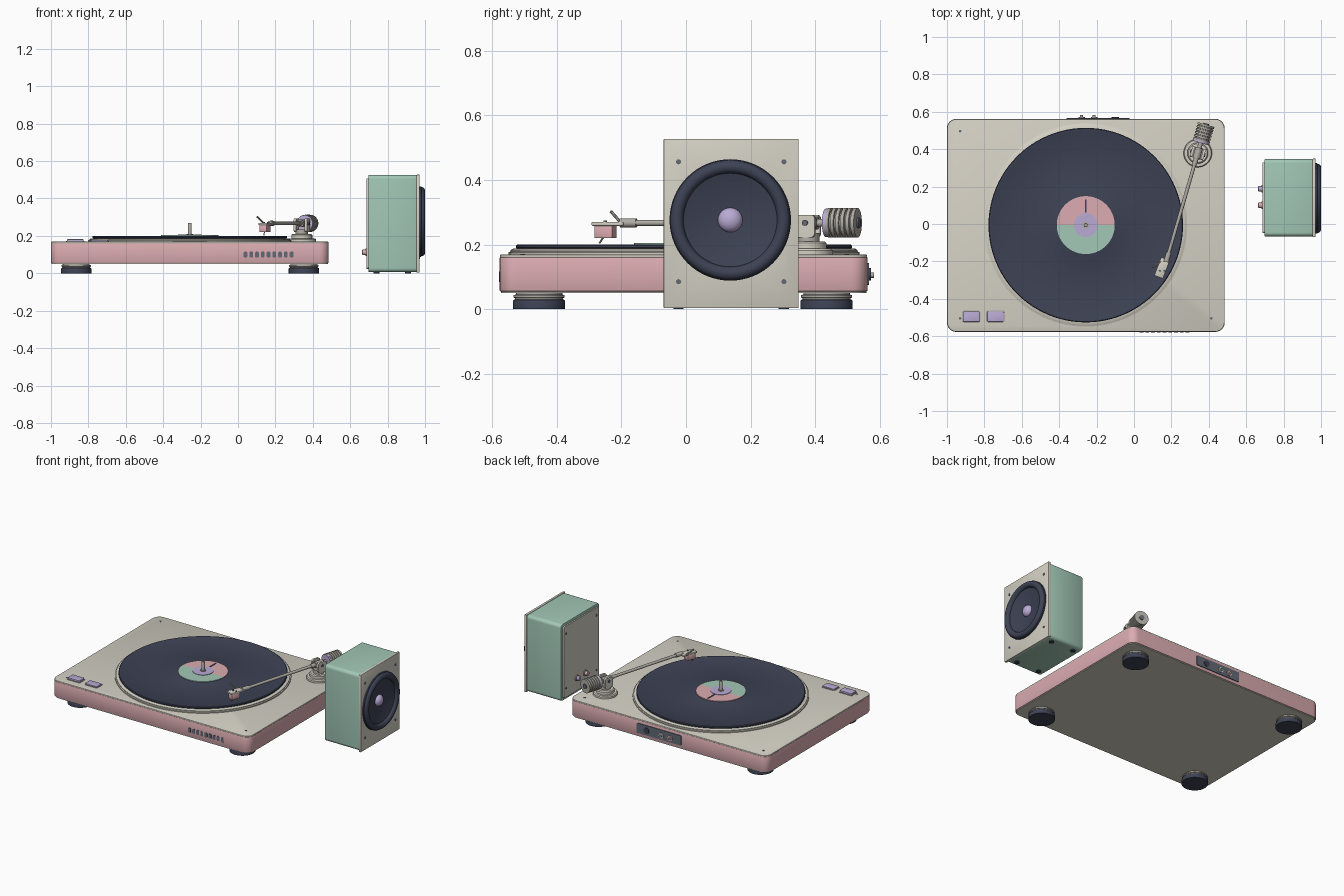
import bpy, bmesh, math
from mathutils import Vector, Matrix

if "Cube" in bpy.data.objects:
    bpy.data.objects.remove(bpy.data.objects["Cube"])


def material(name, r, g, b):
    lin = [((c / 255 + 0.055) / 1.055) ** 2.4 for c in (r, g, b)]
    m = bpy.data.materials.new(name)
    m.diffuse_color = (*lin, 1)
    m.use_nodes = True
    m.node_tree.nodes["Principled BSDF"].inputs["Base Color"].default_value = m.diffuse_color
    return m


CREAM = material("warm_cream", 212, 208, 196)
PINK = material("dusty_pink", 219, 172, 177)
GREEN = material("sage_green", 162, 200, 182)
LILAC = material("lilac", 186, 171, 213)
NAVY = material("dark_navy", 61, 66, 84)
SLATE = material("slate_grey", 98, 104, 118)
GREY = material("warm_grey", 176, 173, 165)


def finish(name, bm, *mats):
    bmesh.ops.recalc_face_normals(bm, faces=bm.faces)
    me = bpy.data.meshes.new(name)
    bm.to_mesh(me)
    bm.free()
    for m in mats:
        me.materials.append(m)
    ob = bpy.data.objects.new(name, me)
    bpy.context.collection.objects.link(ob)
    return ob


def lathe(name, mat, profile, loc, axis=(0, 0, 1), segs=48):
    """Revolve (radius, height) points about an axis through loc."""
    bm = bmesh.new()
    rings = []
    for r, h in profile:
        if r == 0:
            rings.append([bm.verts.new((0, 0, h))])
        else:
            rings.append([bm.verts.new((r * math.cos(2 * math.pi * i / segs),
                                        r * math.sin(2 * math.pi * i / segs), h)) for i in range(segs)])
    for a, b in zip(rings, rings[1:]):
        for i in range(segs):
            j = (i + 1) % segs
            quad = [a[i % len(a)], a[j % len(a)], b[j % len(b)], b[i % len(b)]]
            bm.faces.new(list(dict.fromkeys(quad)))
    rot = Matrix() if tuple(axis) == (0, 0, 1) else Vector(axis).to_track_quat('Z', 'Y').to_matrix().to_4x4()
    bm.transform(Matrix.Translation(loc) @ rot)
    return finish(name, bm, mat)


def disc(name, mat, r, h, loc, axis=(0, 0, 1), segs=32, bev=0.0):
    """Closed cylinder from loc along axis, with an optional chamfer."""
    top = [(r, h)] if bev == 0 else [(r, h - bev), (r - bev * 0.3, h - bev * 0.3), (r - bev, h)]
    return lathe(name, mat, [(0, 0), (r, 0)] + top + [(0, h)], loc, axis, segs)


def rod(name, mat, a, b, r, segs=16):
    d = Vector(b) - Vector(a)
    return disc(name, mat, r, d.length, a, d, segs)


def box(name, mat, lo, hi, round_axis=None, radius=0.0, rim=0.0, turn=0.0):
    """Box between two corners; rounds edges along one axis, then all rims."""
    lo, hi = Vector(lo), Vector(hi)
    bm = bmesh.new()
    bmesh.ops.create_cube(bm, size=1, matrix=Matrix.Diagonal((*(hi - lo), 1)))
    if round_axis is not None:
        es = [e for e in bm.edges if abs((e.verts[0].co - e.verts[1].co).normalized()[round_axis]) > 0.9]
        bmesh.ops.bevel(bm, geom=es, offset=radius, segments=6, profile=0.5, affect='EDGES')
    if rim:
        es = [e for e in bm.edges if e.calc_face_angle(0) > 0.7]
        bmesh.ops.bevel(bm, geom=es, offset=rim, segments=2, profile=0.5, affect='EDGES')
    bm.transform(Matrix.Translation((lo + hi) / 2) @ Matrix.Rotation(turn, 4, 'Z'))
    return finish(name, bm, mat)


# Plinth: pink band between cream plates
X0, X1, Y0, Y1 = -1.0, 0.485, -0.577, 0.562
box("plinth_band", PINK, (X0, Y0, 0.055), (X1, Y1, 0.161), 2, 0.05, 0.004)
box("top_plate", CREAM, (X0 + 0.001, Y0 + 0.001, 0.158), (X1 - 0.001, Y1 - 0.001, 0.169), 2, 0.05, 0.004)
box("bottom_plate", CREAM, (X0 + 0.004, Y0 + 0.004, 0.05), (X1 - 0.004, Y1 - 0.004, 0.058), 2, 0.05)

# Feet
for x in (-0.865, 0.352):
    for y in (-0.455, 0.435):
        disc("foot_pad", NAVY, 0.081, 0.03, (x, y, 0), bev=0.006)
        lathe("foot_collar", GREY, [(0, 0.028), (0.074, 0.028), (0.074, 0.034), (0.079, 0.036),
                                    (0.079, 0.043), (0.072, 0.045), (0.072, 0.052), (0, 0.052)], (x, y, 0))

# Corner screws and control buttons
for x in (-0.93, 0.413):
    for y in (-0.505, 0.497):
        disc("plate_screw", SLATE, 0.007, 0.004, (x, y, 0.167), segs=12)
for x, top in ((-0.87, 0.182), (-0.74, 0.178)):
    box("button_surround", GREY, (x - 0.049, -0.527, 0.166), (x + 0.049, -0.463, 0.172), 2, 0.008)
    box("button", LILAC, (x - 0.045, -0.523, 0.168), (x + 0.045, -0.467, top), 2, 0.008, 0.003)

# Front vent slots
for i in range(9):
    x = 0.04 + i * 0.0308
    box("vent_slot", SLATE, (x - 0.01, Y0 - 0.002, 0.084), (x + 0.01, Y0 + 0.01, 0.116), 1, 0.007)

# Rear connector panel
box("rear_panel", SLATE, (-0.36, Y1 - 0.01, 0.075), (-0.025, Y1 + 0.005, 0.142), 1, 0.008)
for x, m in ((-0.28, PINK), (-0.213, CREAM)):
    disc("output_socket_ring", m, 0.017, 0.009, (x, Y1 + 0.002, 0.105), (0, 1, 0), 24)
    disc("output_socket_pin", GREY, 0.008, 0.018, (x, Y1 + 0.002, 0.105), (0, 1, 0), 16)
disc("power_socket", NAVY, 0.02, 0.008, (-0.10, Y1 + 0.002, 0.108), (0, 1, 0), 24)

# Platter, record, label, spindle
C = Vector((-0.258, -0.006, 0))
lathe("platter", CREAM, [(0, 0.166), (0.53, 0.166), (0.543, 0.169), (0.543, 0.176), (0.537, 0.178),
                         (0.537, 0.183), (0.53, 0.187), (0, 0.187)], C, segs=96)
lathe("record", NAVY, [(0, 0.186), (0.516, 0.186), (0.52, 0.19), (0.52, 0.197), (0.516, 0.2), (0.505, 0.2),
                       (0.5, 0.198), (0.17, 0.198), (0.165, 0.2), (0, 0.2)], C, segs=96)
label = lathe("record_label", PINK, [(0, 0.198), (0.155, 0.198), (0.155, 0.204), (0, 0.204)], C, segs=64)
label.data.materials.append(GREEN)
for f in label.data.polygons:
    f.material_index = int(f.center.y < C.y)
disc("label_centre", LILAC, 0.064, 0.004, C + Vector((0, 0, 0.203)), segs=48)
box("label_mark", NAVY, (C.x - 0.005, 0.062, 0.2), (C.x + 0.005, 0.132, 0.206))
disc("spindle_collar", GREY, 0.018, 0.008, C + Vector((0, 0, 0.203)), segs=24)
disc("spindle", GREY, 0.0105, 0.07, C + Vector((0, 0, 0.2)), segs=24, bev=0.004)

# Tonearm base and yoke
P = Vector((0.341, 0.379, 0.267))
D = Vector((0.28, 0.96, 0)).normalized()
S = Vector((D.y, -D.x, 0))
turn = -math.atan2(D.x, D.y)
base = Vector((P.x, P.y, 0))
lathe("tonearm_base", CREAM, [(0, 0.166), (0.076, 0.166), (0.076, 0.181), (0.071, 0.187), (0.056, 0.187),
                              (0.056, 0.204), (0.05, 0.21), (0, 0.21)], base)
disc("tonearm_post", GREY, 0.034, 0.03, base + Vector((0, 0, 0.205)))
for s in (-1, 1):
    c = P + S * s * 0.03
    box("yoke_cheek", CREAM, c - Vector((0.007, 0.03, 0.045)), c + Vector((0.007, 0.03, 0.025)), 0, 0.012, turn=turn)
    rod("yoke_bolt", SLATE, c, c + S * s * 0.012, 0.009)
rod("pivot_block", GREY, P - D * 0.03, P + D * 0.03, 0.02, 24)

# Arm tube, counterweight
tip = Vector((0.178, -0.182, 0.267))
rod("arm_tube", GREY, P, tip, 0.0095)
rod("arm_collar", GREY, P - D * 0.065, P - D * 0.025, 0.013)
rod("rear_shaft", GREY, P, P + D * 0.08, 0.012)
ribs = [(0, 0.066)]
for i in range(6):
    z = 0.066 + i * 0.0165
    ribs += [(0.046, z), (0.046, z + 0.0105), (0.039, z + 0.0115), (0.039, z + 0.0155)]
lathe("counterweight", GREY, ribs[:-2] + [(0, ribs[-3][1])], P, D, 32)
rod("counterweight_dial", LILAC, P + D * 0.056, P + D * 0.068, 0.044, 32)
rod("counterweight_cap", SLATE, P + D * 0.155, P + D * 0.165, 0.016, 24)

# Headshell, cartridge, stylus
H = Vector((0.15, -0.235, 0.264))
ht = -0.37


def head_box(name, mat, c, w, l, h):
    v = Vector((w, l, h)) / 2
    return box(name, mat, c - v, c + v, rim=0.003, turn=ht)


head_box("headshell", CREAM, H, 0.05, 0.105, 0.012)
head_box("cartridge", PINK, H + Vector((-0.005, -0.014, -0.025)), 0.042, 0.06, 0.038)
rod("headshell_collar", GREY, tip + D * 0.03, tip - D * 0.022, 0.014)
rod("stylus", GREY, H + Vector((-0.008, -0.02, -0.04)), H + Vector((-0.012, -0.033, -0.06)), 0.003, 8)
rod("finger_lift", GREY, H + Vector((-0.01, 0.035, 0.002)), (0.102, -0.232, 0.302), 0.005, 10)
for dx in (-0.012, 0.012):
    disc("cartridge_screw", SLATE, 0.006, 0.006, H + Vector((dx, -0.015, 0.004)), segs=12)

# Speaker cabinet, front baffle with hole, back plate
SY, SZ, HW = 0.14, 0.273, 0.209
box("speaker_cabinet", GREEN, (0.697, SY - HW + 0.002, 0.006), (0.956, SY + HW - 0.002, 0.526), 0, 0.022, 0.006)
baffle = box("speaker_baffle", CREAM, (0.955, SY - HW, 0.003), (0.971, SY + HW, 0.527), rim=0.002)
cutter = disc("baffle_cutter", CREAM, 0.15, 0.1, (0.92, SY, SZ), (1, 0, 0), 64)
cutter.hide_render = True
mod = baffle.modifiers.new("driver_hole", 'BOOLEAN')
mod.operation, mod.object, mod.solver = 'DIFFERENCE', cutter, 'EXACT'
bpy.context.view_layer.objects.active = baffle
baffle.select_set(True)
bpy.ops.object.modifier_apply(modifier=mod.name)
bpy.data.objects.remove(cutter)
box("speaker_back", CREAM, (0.688, SY - HW + 0.02, 0.024), (0.7, SY + HW - 0.02, 0.508), 0, 0.012)

# Driver: surround roll, cone and dust cap
DC = (0, SY - 0.003, SZ + 0.003)
roll = [(0.165 + 0.02 * math.cos(a), 0.981 + 0.019 * math.sin(a))
        for a in (math.pi * i / 10 for i in range(11))]
lathe("driver_surround", NAVY, [(0.188, 0.968), (0.188, 0.979)] + roll + [(0.143, 0.978)], DC, (1, 0, 0), 64)
lathe("driver_cone", NAVY, [(0.146, 0.981), (0.14, 0.979), (0.09, 0.968), (0.03, 0.959), (0, 0.959)], DC, (1, 0, 0), 64)
cap = [(0.038 * math.cos(a), 0.96 + 0.028 * math.sin(a)) for a in (math.pi / 2 * i / 8 for i in range(8))]
lathe("dust_cap", LILAC, cap + [(0, 0.988)], DC, (1, 0, 0), 32)

# Speaker screws, pads and terminals
for y in (SY - 0.163, SY + 0.163):
    for z in (0.085, 0.456):
        disc("baffle_screw", SLATE, 0.008, 0.005, (0.969, y, z), (1, 0, 0), 12)
        disc("back_screw", SLATE, 0.007, 0.004, (0.69, y, z), (-1, 0, 0), 12)
    for x in (0.74, 0.91):
        disc("speaker_pad", NAVY, 0.016, 0.008, (x, y, 0), segs=20)
for y, m in ((0.10, PINK), (0.188, LILAC)):
    disc("terminal_base", GREY, 0.02, 0.008, (0.69, y, 0.112), (-1, 0, 0), 24)
    disc("terminal_knob", m, 0.014, 0.026, (0.69, y, 0.112), (-1, 0, 0), 16, 0.003)

# Smooth shading with sharp edges kept
for ob in bpy.context.collection.objects:
    ob.select_set(True)
bpy.context.view_layer.objects.active = baffle
bpy.ops.object.shade_smooth_by_angle(angle=math.radians(35))
